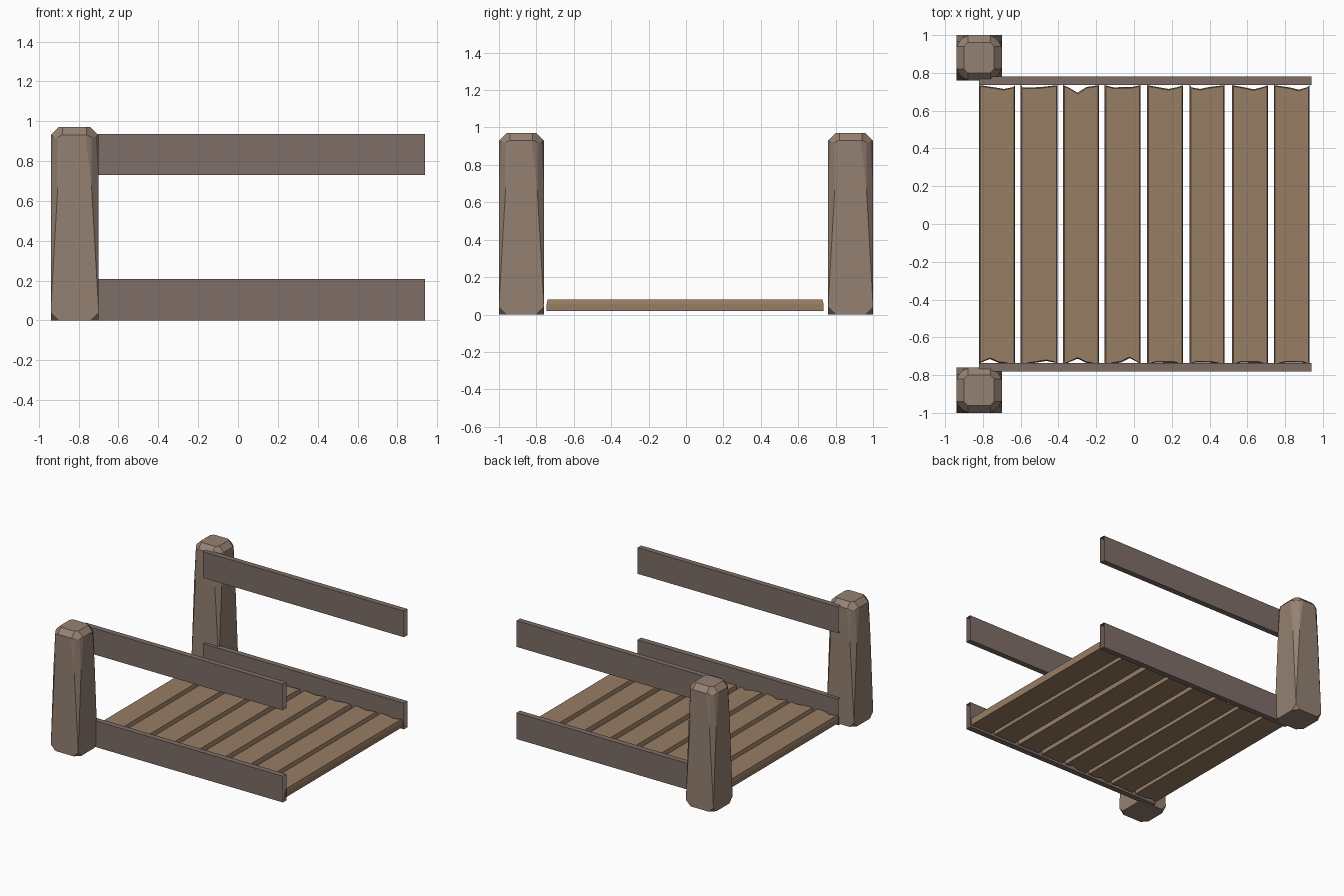
import bpy, bmesh
from mathutils import Vector

if "Cube" in bpy.data.objects:
    bpy.data.objects.remove(bpy.data.objects["Cube"])


def material(name, rgb):
    m = bpy.data.materials.new(name)
    m.diffuse_color = (*rgb, 1)
    m.use_nodes = True
    m.node_tree.nodes["Principled BSDF"].inputs["Base Color"].default_value = m.diffuse_color
    return m


POST = material("post_wood", (0.30, 0.22, 0.17))
RAIL = material("rail_wood", (0.21, 0.155, 0.135))
DECK = material("deck_wood", (0.31, 0.205, 0.125))


def finish(bm, name, mat):
    bmesh.ops.recalc_face_normals(bm, faces=bm.faces)
    me = bpy.data.meshes.new(name)
    bm.to_mesh(me)
    bm.free()
    me.materials.append(mat)
    ob = bpy.data.objects.new(name, me)
    bpy.context.collection.objects.link(ob)
    return ob


def box(lo, hi):
    bm = bmesh.new()
    bmesh.ops.create_cube(bm, size=1)
    lo, hi = Vector(lo), Vector(hi)
    for v in bm.verts:
        v.co = (lo + hi) / 2 + v.co * (hi - lo)
    return bm


def slice_off(bm, co, no):
    # remove everything beyond a plane and cap the cut
    geom = bm.verts[:] + bm.edges[:] + bm.faces[:]
    bmesh.ops.bisect_plane(bm, geom=geom, dist=1e-6, plane_co=co,
                           plane_no=Vector(no).normalized(), clear_outer=True)
    rim = [e for e in bm.edges if e.is_boundary]
    if rim:
        bmesh.ops.holes_fill(bm, edges=rim, sides=0)


# Carved posts: corners shaved progressively towards a chamfered top
def post(name, cx, cy):
    h = 0.12
    bm = box((-h, -h, 0), (h, h, 0.97))
    for sx in (-1, 1):
        for sy in (-1, 1):
            slice_off(bm, (sx * h, sy * h, 0.05), (sx, sy, 0.05 / 0.88))
            for a, b in ((2, 1), (1, 2)):
                slice_off(bm, (sx * h, sy * h, 0.35), (a * sx, b * sy, 0.065 / 0.58))
            slice_off(bm, (sx * h, sy * (h - 0.04), 0), (sx, sy, -1))
    for n in ((1, 0), (-1, 0), (0, 1), (0, -1)):
        slice_off(bm, (n[0] * h, n[1] * h, 0.93), (*n, 1))
    for sx in (-1, 1):
        for sy in (-1, 1):
            slice_off(bm, (sx * 0.08, sy * 0.06, 0.97), (sx, sy, 1))
    bmesh.ops.translate(bm, verts=bm.verts, vec=(cx, cy, 0))
    finish(bm, name, POST)


# Rails: hollow boards, open at both ends
def rail(name, side, z0):
    bm = box((-0.82, 0.735 * side - 0.0225 + 0.0225 * side, z0),
             (0.94, 0.735 * side + 0.0225 + 0.0225 * side, z0 + 0.207))
    ends = [f for f in bm.faces if abs(f.normal.x) > 0.9]
    bmesh.ops.delete(bm, geom=ends, context='FACES_ONLY')
    finish(bm, name, RAIL)


for side, label in ((-1, "front"), (1, "back")):
    post(label + "_post", -0.82, 0.88 * side)
    rail(label + "_lower_rail", side, 0.0)
    rail(label + "_upper_rail", side, 0.73)


# Deck planks: chipped ends, sloped upper edges
def plank(name, x0, x1, back, front):
    w, y0, y1 = x1 - x0, -0.745, 0.735
    (bt, bd), (ft, fd) = back, front
    outline = [(0, y0), (ft - 0.25, y0 + 0.012), (ft, y0 + fd), (ft + 0.25, y0 + 0.01),
               (1, y0), (1, y1), (bt + 0.25, y1 - 0.01), (bt, y1 - bd),
               (bt - 0.25, y1 - 0.012), (0, y1)]
    bm = bmesh.new()
    rings = []
    for z, inset in ((0.018, 0), (0.057, 0), (0.08, 0.006)):
        rings.append([bm.verts.new((x0 + inset + t * (w - 2 * inset),
                                    y - inset if y > 0 else y + inset, z))
                      for t, y in outline])
    bm.faces.new(rings[0][::-1])
    bm.faces.new(rings[2])
    n = len(outline)
    for a, b in zip(rings, rings[1:]):
        for i in range(n):
            j = (i + 1) % n
            bm.faces.new((a[i], a[j], b[j], b[i]))
    finish(bm, name, DECK)


spans = [(-0.82, -0.63), (-0.60, -0.405), (-0.375, -0.185), (-0.155, 0.035),
         (0.07, 0.26), (0.295, 0.48), (0.52, 0.71), (0.74, 0.93)]
back_chips = [(0.7, 0.02), (0.3, 0.012), (0.4, 0.04), (0.5, 0.01),
              (0.6, 0.02), (0.3, 0.02), (0.6, 0.022), (0.7, 0.024)]
front_chips = [(0.3, 0.03), (0.7, 0.02), (0.4, 0.032), (0.7, 0.035),
               (0.5, 0.01), (0.4, 0.012), (0.5, 0.01), (0.6, 0.012)]
for i, ((x0, x1), b, f) in enumerate(zip(spans, back_chips, front_chips), 1):
    plank(f"deck_plank_{i}", x0, x1, b, f)
